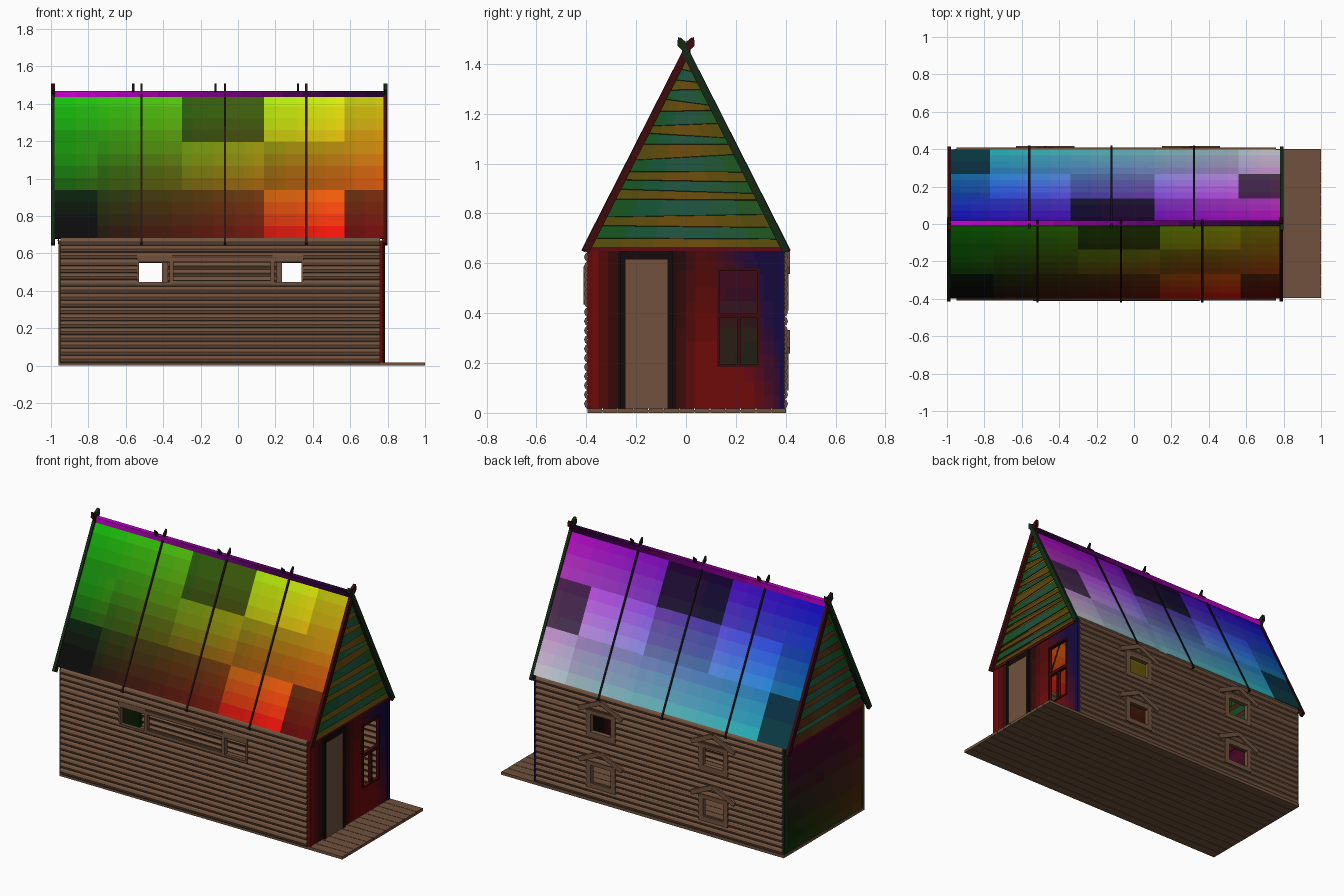
import bpy, math, random
from mathutils import Vector, Matrix

if "Cube" in bpy.data.objects:
    bpy.data.objects.remove(bpy.data.objects["Cube"])

random.seed(4)
MATS = {}
BROWN = (.45, .33, .245)


def mat(c):
    """Material from a display colour, rounded so that gradients share materials."""
    key = tuple(round(min(1, max(0, v)) * 25) / 25 for v in c)
    if key not in MATS:
        m = bpy.data.materials.new("paint")
        m.diffuse_color = (*[v / 12.92 if v < .04 else ((v + .055) / 1.055) ** 2.4 for v in key], 1)
        m.use_nodes = True
        m.node_tree.nodes["Principled BSDF"].inputs["Base Color"].default_value = m.diffuse_color
        MATS[key] = m
    return MATS[key]


def mesh_object(name, verts, faces, colours):
    me = bpy.data.meshes.new(name)
    me.from_pydata(verts, [], faces)
    slots = []
    for poly, c in zip(me.polygons, colours):
        m = mat(c)
        if m not in slots:
            slots.append(m)
            me.materials.append(m)
        poly.material_index = slots.index(m)
    ob = bpy.data.objects.new(name, me)
    bpy.context.collection.objects.link(ob)
    return ob


def sheet(name, us, vs, place, colour, thick, holes=()):
    """Thick sheet made of a grid, with rectangular openings (u0, u1, v0, v1)."""
    us = sorted(set(us) | {h[i] for h in holes for i in (0, 1)})
    vs = sorted(set(vs) | {h[i] for h in holes for i in (2, 3)})
    n = len(vs)
    verts = [place(u, v) for u in us for v in vs]
    faces, cols = [], []
    for i in range(len(us) - 1):
        for j in range(n - 1):
            u, v = (us[i] + us[i + 1]) / 2, (vs[j] + vs[j + 1]) / 2
            if any(a < u < b and c < v < d for a, b, c, d in holes):
                continue
            faces.append((i * n + j, (i + 1) * n + j, (i + 1) * n + j + 1, i * n + j + 1))
            cols.append(colour(u, v))
    ob = mesh_object(name, verts, faces, cols)
    s = ob.modifiers.new("thickness", 'SOLIDIFY')
    s.thickness, s.offset = thick, 0
    return ob


def prism(name, outline, matrix, depth, colour):
    """Extruded outline in local xy, centred in local z."""
    n = len(outline)
    verts = [matrix @ Vector((a, b, z)) for z in (-depth / 2, depth / 2) for a, b in outline]
    faces = [tuple(range(n))[::-1], tuple(range(n, 2 * n))]
    faces += [(i, (i + 1) % n, n + (i + 1) % n, n + i) for i in range(n)]
    return mesh_object(name, verts, faces, [colour] * len(faces))


def box(name, x0, x1, y0, y1, z0, z1, colour=BROWN):
    return prism(name, [(x0, y0), (x1, y0), (x1, y1), (x0, y1)],
                 Matrix.Translation((0, 0, (z0 + z1) / 2)), z1 - z0, colour)


def beam(name, p0, p1, axis, width, depth, colour, tip=False):
    """Plank from p0 to p1, depth along axis, optionally with a carved tip."""
    p0, p1, axis = Vector(p0), Vector(p1), Vector(axis)
    d = (p1 - p0).normalized()
    side = axis.cross(d)
    M = Matrix((d, side, axis)).transposed().to_4x4()
    M.translation = p0
    L, w = (p1 - p0).length, width / 2
    top = [(L - .07, w), (L - .055, w * .7), (L - .03, w * 1.25)] if tip else [(L, w)]
    end = [(L, 0)] if tip else []
    out = [(0, -w)] + [(a, -b) for a, b in top] + end + top[::-1] + [(0, w)]
    return prism(name, out, M, depth, colour)


def steps(a, b, n):
    return [a + (b - a) * i / n for i in range(n + 1)]


# floor and porch planks
box("floor_base", -.96, .998, -.392, .402, .002, .012)
for i in range(13):
    y = -.395 + i * .8 / 13
    box("floor_plank", -.96, 1.0, y, y + .8 / 13 - .003, 0, .018)

# log side walls with window openings
centres = (-.475, .305)
back_holes = [(c - .07, c + .07, z, z + .11) for c in centres for z in (.12, .44)]
front_holes = [(-.53, -.365, .445, .553), (-.345, .175, .455, .555), (.195, .34, .445, .553)]
COURSES, Z0, Z1 = 18, .018, .68
for name, s, holes in (("front_log_wall", -1, front_holes), ("back_log_wall", 1, back_holes)):
    sheet(name, [-.95, .76], steps(Z0, Z1, COURSES * 4),
          lambda x, z: (x, s * (.39 + .013 * abs(math.sin(math.pi * COURSES * (z - Z0) / (Z1 - Z0)))), z),
          lambda x, z: BROWN, .012, holes)


def frame(name, h, y0, y1, w, top):
    x0, x1, z0, z1 = h
    box(name, x0 - w, x0, y0, y1, z0 - w, z1 + top)
    box(name, x1, x1 + w, y0, y1, z0 - w, z1 + top)
    box(name, x0, x1, y0, y1, z0 - w, z0)
    box(name, x0, x1, y0, y1, z1, z1 + top)


# window surrounds: front strip, and peaked caps at the back
for h, top in zip(front_holes, (.035, .02, .035)):
    frame("front_window_frame", h, -.411, -.383, .011, top)
for h in back_holes:
    frame("back_window_frame", h, .383, .412, .03, .025)
    c = (h[0] + h[1]) / 2
    for s in (-1, 1):
        beam("window_cap", (c + s * .15, .402, h[3] + .02), (c, .402, h[3] + .09), (0, 1, 0), .028, .03, BROWN)


# painted end walls
def right_paint(y, z):
    red = min(1, max(0, (abs(y + .16) - .09) / .12))
    if y > -.16:
        red *= min(1, max(0, 1.25 - z))
    blue = min(1, max(0, (y - .17 + .3 * (z - .35)) / .2))
    return (.08 + .36 * red * (1 - blue), .04, .04 + .22 * blue)


def left_paint(y, z):
    t, s = z / .66, (y + .39) / .78
    return (.3 * (1 - s) * (1 - t) + .27 * t, .2 * (1 - t), .03 + .12 * t)


panes = [(.135, .285, .40, .57), (.135, .205, .195, .38), (.218, .285, .195, .38)]
ys, zs = steps(-.39, .39, 20), steps(.018, .665, 12)
sheet("door_wall", ys, zs, lambda y, z: (.765, y, z), right_paint, .016, panes)
sheet("plain_wall", ys, zs, lambda y, z: (-.95, y, z), left_paint, .016)
for a, b, c, d in ((.125, .135, .185, .58), (.285, .295, .185, .58), (.205, .218, .195, .38)):
    box("end_window_bar", .76, .779, a, b, c, d, (.25, .03, .05))
for c, d in ((.185, .195), (.38, .40), (.57, .58)):
    box("end_window_bar", .76, .779, .135, .285, c, d, (.25, .03, .05))

# door with dark frame
box("door", .76, .781, -.243, -.075, .018, .615)
for a, b in ((-.262, -.243), (-.075, -.055)):
    box("door_jamb", .76, .785, a, b, .018, .65, (.06, .05, .05))
box("door_lintel", .76, .783, -.243, -.075, .615, .65, (.08, .04, .04))

# corner posts
for x, y, c in ((.765, -.385, (.4, .04, .04)), (.765, .385, (.1, .05, .28)),
                (-.95, -.385, (.3, .24, .03)), (-.95, .385, (.04, .2, .06))):
    box("corner_post", x - .011, x + .011, y - .011, y + .011, .018, .67, c)


# gable boards, laid crooked
def half_width(z):
    return max(.002, (1.435 - z) / 1.95 - .004)


for s, x in ((1, .765), (-1, -.95)):
    N = 17
    zs = steps(.665, 1.425, N)
    lev = [(z, z) if i in (0, N) else (z + random.uniform(-.016, .016), z + random.uniform(-.016, .016))
           for i, z in enumerate(zs)]
    for i in range(N):
        def place(u, v):
            zl, zr = lev[i + (v > .5)]
            yl, yr = -half_width(zl), half_width(zr)
            return (x + s * (.012 - .014 * v), yl + (yr - yl) * u, zl + (zr - zl) * u)

        def paint(u, v):
            k = u if i % 2 else 1 - u
            if i % 2:
                return (.08 + .05 * k, .30, .08 + .18 * k * (1 - k) * 4)
            m = 1 - abs(2 * u - 1)
            return (.28 + .14 * m, .27 + .03 * m, .05) if s > 0 else (.30, .1 + .1 * m, .08)
        sheet("gable_board", steps(0, 1, 6), [0, 1], place, paint, .006)
    box("gable_tie_beam", x - .012, x + .012, -.385, .385, .65, .67, (.35, .04, .06))


# painted roof slopes
def front_roof(x, t):
    s, row, k = (x + .98) / 1.77, int(t * 3), 1
    if row == 2:
        k = .5 if -.30 < x < .14 else 1.25 if .14 < x < .57 else 1
    elif row == 1:
        k = 1.15 if x < -.75 or -.30 < x < .14 else 1
    else:
        k = .4 if x < -.75 else 1.4 if .14 < x < .57 else .55 if x > .57 else .85
    return ((.05 + .75 * s) * k, (.04 + .74 * t) * k, .04)


def back_roof(x, t):
    s, row, k = (x + .98) / 1.77, int(t * 3), 1
    if row == 2:
        k = .28 if -.34 < x < .11 else 1
    elif row == 1:
        k = .42 if x > .56 else 1.2 if -.77 < x < -.34 or .11 < x < .56 else .9
    else:
        k = .36 if x < -.77 else 1.12 if x > .56 else 1
    return ((.05 + .68 * s) * k, (.75 * (1 - t)) * k, .76 * k)


for name, s, paint, cuts in (("front_roof", -1, front_roof, [-.98, -.75, -.51, -.30, -.07, .14, .37, .57, .79]),
                             ("back_roof", 1, back_roof, [-.98, -.77, -.56, -.34, -.12, .11, .33, .56, .79])):
    xs = [x for a, b in zip(cuts, cuts[1:]) for x in steps(a, b, 4)]
    sheet(name, xs, steps(0, 1, 12), lambda x, t: (x, s * .394 * (1 - t), .68 + .768 * t), paint, .012)

# ridge beam fading from magenta to black
sheet("ridge_beam", steps(-.98, .79, 16), [1.435, 1.468], lambda x, z: (x, .003, z),
      lambda x, z: (.09 + .42 * (.79 - x), .02, .12 + .42 * (.79 - x)), .03)

# crossed roof battens
for s, xs in ((-1, (-.515, -.07, .365)), (1, (-.56, -.12, .32))):
    for x in xs:
        beam("roof_batten", (x, s * .412, .648), (x, -s * .025, 1.508), (1, 0, 0), .018, .011,
             (.16, .08, .07) if s < 0 else (.1, .1, .12), True)

# crossed bargeboards with carved tips
for x, cols in ((.789, ((.22, .04, .05), (.07, .18, .06))), (-.989, ((.07, .14, .06), (.2, .03, .08)))):
    for s, c in zip((-1, 1), cols):
        beam("bargeboard", (x + s * .0015, s * .402, .648), (x + s * .0015, -s * .032, 1.508),
             (1, 0, 0), .03, .019, c, True)
